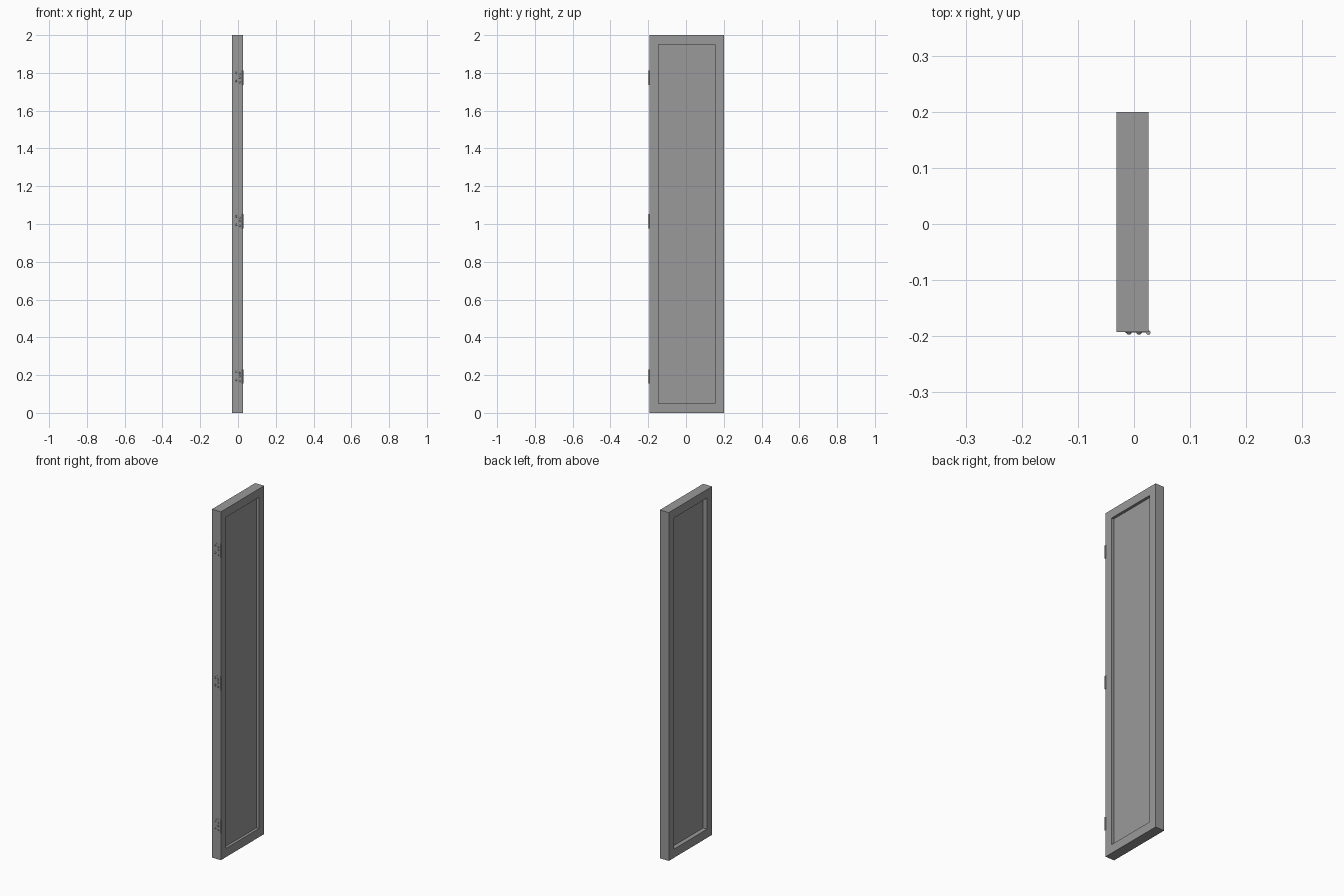
import bpy, math

if "Cube" in bpy.data.objects:
    bpy.data.objects.remove(bpy.data.objects["Cube"])

grey = bpy.data.materials.new("dark_grey")
grey.diffuse_color = (0.32, 0.32, 0.32, 1)
grey.use_nodes = True
grey.node_tree.nodes["Principled BSDF"].inputs["Base Color"].default_value = grey.diffuse_color

def paint(ob, name):
    ob.name = name
    ob.data.materials.append(grey)

def box(name, x, y, z):
    bpy.ops.mesh.primitive_cube_add(size=1, location=[(a + b) / 2 for a, b in (x, y, z)])
    ob = bpy.context.object
    ob.scale = [b - a for a, b in (x, y, z)]
    bpy.ops.object.transform_apply(location=False, rotation=False, scale=True)
    paint(ob, name)
    return ob

X0, X1, Y0, Y1, H = -0.031, 0.026, -0.1925, 0.2, 2.0
PY0, PY1, PZ0, PZ1 = -0.146, 0.153, 0.05, 1.951

# Door leaf with a rectangular recess on each face (deeper at the back)
door = box("door_leaf", (X0, X1), (Y0, Y1), (0, H))
for name, xr in (("front_recess", (0.0105, 0.06)), ("back_recess", (-0.07, -0.006))):
    cutter = box(name, xr, (PY0, PY1), (PZ0, PZ1))
    cutter.hide_render = True
    cutter.hide_set(True)
    mod = door.modifiers.new(name, 'BOOLEAN')
    mod.operation = 'DIFFERENCE'
    mod.solver = 'EXACT'
    mod.object = cutter

# Hinges: thin plate, knuckle pin, and staggered domed screws
for z in (1.775, 1.015, 0.193):
    box("hinge_plate", (-0.016, 0.025), (Y0 - 0.0008, Y0 + 0.002), (z - 0.038, z + 0.038))
    bpy.ops.mesh.primitive_cylinder_add(vertices=16, radius=0.004, depth=0.076,
                                        location=(0.0255, Y0 - 0.001, z))
    paint(bpy.context.object, "hinge_knuckle")
    bpy.ops.object.shade_smooth_by_angle()
    for x, dz in ((-0.009, 0.025), (0.009, 0.018), (-0.009, -0.018), (0.009, -0.025), (0.009, 0.0)):
        bpy.ops.mesh.primitive_uv_sphere_add(segments=16, ring_count=8, radius=0.005,
                                             location=(x, Y0 - 0.0006, z + dz))
        screw = bpy.context.object
        paint(screw, "hinge_screw")
        screw.scale.y = 0.8
        bpy.ops.object.shade_smooth_by_angle()
